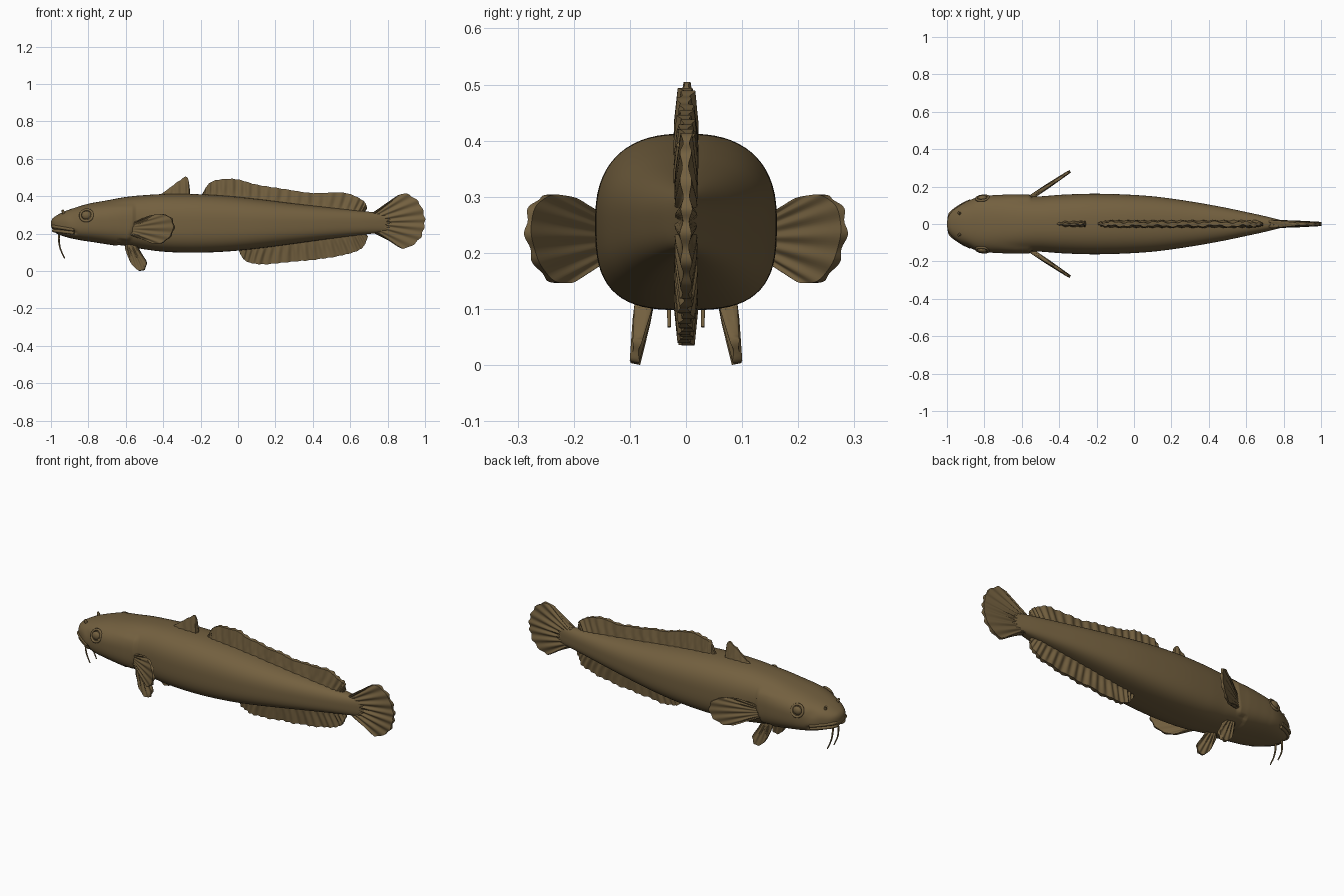
import bpy, bmesh, math
from mathutils import Vector

if "Cube" in bpy.data.objects:
    bpy.data.objects.remove(bpy.data.objects["Cube"])

skin = bpy.data.materials.new("olive_brown_skin")
skin.diffuse_color = (0.172, 0.117, 0.05, 1)
skin.use_nodes = True
skin.node_tree.nodes["Principled BSDF"].inputs["Base Color"].default_value = skin.diffuse_color


def spline(pts, t):
    """Smooth curve through points of any dimension, t in 0..1."""
    n = len(pts) - 1
    s = min(max(t, 0), 1) * n
    i = min(int(s), n - 1)
    f = s - i
    a, b, c, d = (pts[min(max(k, 0), n)] for k in (i - 1, i, i + 1, i + 2))
    return [q + 0.5 * f * (r - p + f * (2 * p - 5 * q + 4 * r - s2 + f * (3 * (q - r) + s2 - p)))
            for p, q, r, s2 in zip(a, b, c, d)]


def make_object(name, rings, angle=50):
    """Skin closed rings of points into a capped solid."""
    bm = bmesh.new()
    rows = [[bm.verts.new(p) for p in ring] for ring in rings]
    n = len(rows[0])
    for a, b in zip(rows, rows[1:]):
        for i in range(n):
            j = (i + 1) % n
            bm.faces.new((a[i], a[j], b[j], b[i]))
    bm.faces.new(rows[0])
    bm.faces.new(rows[-1])
    bmesh.ops.recalc_face_normals(bm, faces=bm.faces)
    me = bpy.data.meshes.new(name)
    bm.to_mesh(me)
    bm.free()
    ob = bpy.data.objects.new(name, me)
    bpy.context.collection.objects.link(ob)
    finish(ob, angle)
    return ob


def finish(ob, angle=50):
    if not ob.data.materials:
        ob.data.materials.append(skin)
    bpy.ops.object.select_all(action='DESELECT')
    ob.select_set(True)
    bpy.context.view_layer.objects.active = ob
    bpy.ops.object.shade_smooth_by_angle(angle=math.radians(angle))


# Body stations: x, bottom, top, half width
stations = [(-1.0, .243, .262, .012), (-.992, .222, .281, .04), (-.97, .200, .297, .071),
            (-.93, .185, .318, .10), (-.88, .172, .336, .128), (-.80, .158, .360, .150),
            (-.70, .146, .378, .151), (-.60, .134, .396, .147), (-.50, .116, .406, .148),
            (-.38, .102, .412, .157), (-.22, .098, .411, .162), (-.05, .105, .401, .158),
            (.12, .122, .383, .146), (.30, .146, .361, .121), (.46, .168, .343, .093),
            (.60, .186, .328, .064), (.70, .198, .317, .042), (.78, .207, .308, .022),
            (.82, .215, .302, .012)]


def section(x):
    lo, hi = 0.0, 1.0
    for _ in range(30):
        mid = (lo + hi) / 2
        lo, hi = (mid, hi) if spline(stations, mid)[0] < x else (lo, mid)
    return spline(stations, lo)


def half_width(x, z):
    _, b, t, w = section(x)
    c = (b + t) / 2
    n = 2.5 if z > c else 3.0
    r = min(abs(z - c) / ((t - b) / 2), 1)
    return w * (1 - r ** n) ** (1 / n)


def body_ring(x, sides=64):
    _, b, t, w = section(x)
    c, h = (b + t) / 2, (t - b) / 2
    ring = []
    for k in range(sides):
        a = 2 * math.pi * (k + 0.5) / sides
        ca, sa = math.cos(a), math.sin(a)
        n = 2.5 if sa > 0 else 3.0
        y = w * math.copysign(abs(ca) ** (2 / n), ca)
        z = c + h * math.copysign(abs(sa) ** (2 / n), sa)
        # gill cover: swells backwards, then steps down to the body
        edge = -.555 - 1.6 * (z - .30) ** 2 - (.05 if z < .17 else 0)
        if -.78 < x < edge and z < .36:
            fade = min(1, (x + .78) / .15) * min(1, (.36 - z) / .02)
            y *= 1 + .07 * fade
            z -= .006 * fade * max(0, -sa)
        # shallow mouth slit
        line = .222 - .12 * (x + 1)
        if x < -.86:
            y *= 1 - .10 * math.exp(-((z - line) / .008) ** 2)
        # cheek hollow in front of the eye
        y *= 1 - .06 * math.exp(-((x + .89) / .03) ** 2 - ((z - .29) / .03) ** 2)
        ring.append((x, y, z))
    return ring


xs = [-1, -.997, -.992, -.985, -.978] + [-.97 + .01 * i for i in range(180)]
make_object("body", [body_ring(x) for x in xs], 60)


def fin(name, base, tip, normal, t0, t1, rays, wave=0.0, nu=90, nv=8):
    """Ribbed blade between a base line and an outline."""
    nrm = Vector(normal).normalized()
    rings = []
    for i in range(nu + 1):
        u = i / nu
        a, b = Vector(spline(base, u)), Vector(spline(tip, u))
        ripple = math.sin(2 * math.pi * rays * u)
        b = a + (b - a) * (1 + .012 * ripple)
        left, right = [], []
        for j in range(nv + 1):
            v = j / nv
            t = (t0 + (t1 - t0) * v) * (1 + .3 * ripple * min(1, 2 * v))
            t *= .35 + .65 * min(1, 8 * u, 8 * (1 - u))
            p = a.lerp(b, v) + nrm * wave * v * math.sin(2 * math.pi * rays * .37 * u)
            left.append(p + nrm * t)
            right.append(p - nrm * t)
        rings.append(left + right[::-1])
    make_object(name, rings, 60)


def flat(pts):
    return [(x, 0, z) for x, z in pts]


# Fins on the middle line
fin("front_dorsal_fin",
    flat([(-.42, .39), (-.37, .39), (-.31, .39), (-.27, .39), (-.255, .39)]),
    flat([(-.41, .412), (-.365, .445), (-.315, .482), (-.272, .502), (-.256, .43)]),
    (0, 1, 0), .018, .005, 5, .002, 50)
fin("rear_dorsal_fin",
    flat([(-.20, .39), (-.14, .385), (-.02, .38), (.10, .365), (.24, .35), (.40, .33), (.54, .315), (.63, .30), (.67, .30)]),
    flat([(-.19, .415), (-.14, .478), (-.02, .492), (.10, .462), (.25, .438), (.40, .417), (.57, .418), (.67, .375), (.69, .335)]),
    (0, 1, 0), .021, .010, 22, .004, 180)
fin("anal_fin",
    flat([(0, .14), (.06, .14), (.16, .15), (.28, .165), (.40, .18), (.52, .195), (.62, .205), (.67, .21)]),
    flat([(.0, .118), (.04, .055), (.13, .036), (.28, .049), (.42, .062), (.56, .085), (.66, .12), (.695, .185)]),
    (0, 1, 0), .021, .009, 20, .004, 180)
fin("tail_fin",
    flat([(.70, .306), (.705, .29), (.71, .275), (.71, .26), (.71, .245), (.705, .23), (.70, .21)]),
    flat([(.73, .313), (.80, .368), (.885, .414), (.96, .375), (.995, .30), (.995, .235), (.965, .165),
          (.885, .12), (.81, .16), (.73, .202)]),
    (0, 1, 0), .021, .008, 13, .001, 110)

# Parts that repeat on both sides
pect = [(.15, .268), (.19, .293), (.235, .304), (.268, .288), (.281, .245), (.272, .195),
        (.245, .155), (.212, .146), (.175, .168), (.15, .178)]
pelv = [(-.605, .07, .125), (-.585, .078, .07), (-.555, .088, .02), (-.52, .091, .002), (-.498, .09, .014),
        (-.49, .086, .05), (-.52, .078, .10), (-.535, .07, .125)]
for s, side in ((1, "left"), (-1, "right")):
    fin("pectoral_fin_" + side,
        [(-.57, s * .13, .255), (-.57, s * .13, .225), (-.57, s * .13, .19)],
        [(-.555 + (y - .14) * 1.5, s * y, z) for y, z in pect],
        (-.55, s * .83, 0), .013, .006, 9, .001, 80)
    fin("pelvic_fin_" + side,
        [(-.60, s * .068, .15), (-.57, s * .068, .15), (-.54, s * .068, .15)],
        [(x, s * y, z) for x, y, z in pelv],
        (-.25, s, .2), .018, .007, 6, .001, 60)

    # Eye ball with raised lid ring
    ey = s * (half_width(-.81, .298) - .004)
    bpy.ops.mesh.primitive_uv_sphere_add(segments=24, ring_count=14, radius=.026, location=(-.81, ey, .298))
    eye = bpy.context.object
    eye.name = "eye_" + side
    eye.scale = (1, .6, .9)
    finish(eye)
    bpy.ops.mesh.primitive_torus_add(major_radius=.033, minor_radius=.007, major_segments=32, minor_segments=8,
                                     location=(-.81, ey, .298), rotation=(s * math.radians(-68), 0, s * .12))
    lid = bpy.context.object
    lid.name = "eyelid_" + side
    finish(lid)


def tube(name, pts, r0, r1, n=40, sides=10):
    """Tapered round tube along a smooth path."""
    rings = []
    for i in range(n + 1):
        t = i / n
        p = Vector(spline(pts, t))
        d = (Vector(spline(pts, t + .01)) - Vector(spline(pts, t - .01))).normalized()
        a = d.cross(Vector((.3, .2, 1)) if abs(d.z) < .8 else Vector((0, 1, 0))).normalized()
        b = d.cross(a)
        r = r0 + (r1 - r0) * t
        rings.append([p + r * (a * math.cos(k * math.tau / sides) + b * math.sin(k * math.tau / sides))
                      for k in range(sides)])
    make_object(name, rings)


# Lips wrap round the snout
def lip(name, z0, drop, front, radius):
    xs = (-.875, -.91, -.945, -.97, -.985)
    half = [(x, half_width(x, z0 - drop * (x + 1)) - .004, z0 - drop * (x + 1)) for x in xs]
    pts = half + [(front, 0, z0)] + [(x, -y, z) for x, y, z in half[::-1]]
    tube(name, pts, radius, radius, 60)


lip("upper_lip", .240, .16, -.990, .009)
lip("lower_lip", .218, .12, -.978, .009)

# Chin barbels
for s, side in ((1, "left"), (-1, "right")):
    tube("barbel_" + side, [(-.955, s * .022, .21), (-.958, s * .026, .17), (-.95, s * .03, .12),
                            (-.927, s * .03, .068)], .006, .003)
    # Nostril bump
    tube("nostril_" + side, [(-.93, s * .055, .30), (-.935, s * .058, .318), (-.94, s * .06, .326)], .009, .006, 8)
